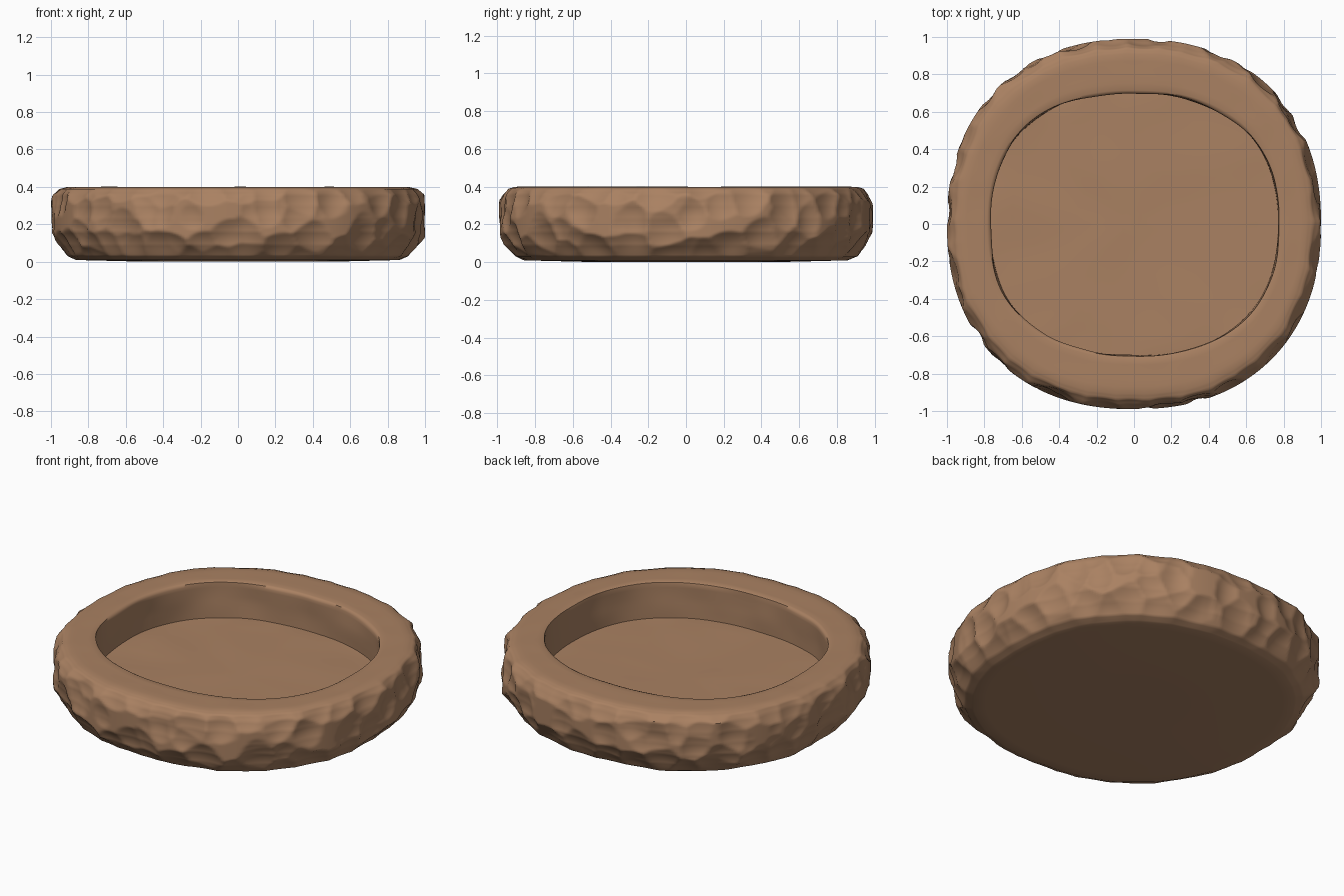
import bpy, bmesh, math
from mathutils import Vector, noise

cube = bpy.data.objects.get("Cube")
if cube:
    bpy.data.objects.remove(cube, do_unlink=True)

SEGMENTS = 420
FLOOR_Z, TOP_Z = 0.18, 0.40
OUTER_POWER, INNER_POWER = 2.23, 2.35

clay = bpy.data.materials.new("brown_clay")
clay.use_nodes = True
clay.diffuse_color = (0.4, 0.22, 0.122, 1)
bsdf = clay.node_tree.nodes["Principled BSDF"]
bsdf.inputs["Base Color"].default_value = clay.diffuse_color
bsdf.inputs["Roughness"].default_value = 0.9


def superellipse(angle, rx, ry, power, z=0.0):
    c, s = math.cos(angle), math.sin(angle)
    r = (abs(c / rx) ** power + abs(s / ry) ** power) ** (-1 / power)
    return Vector((r * c, r * s, z))


def outer_outline(angle, f, z=0.0):
    return superellipse(angle, f, f * 0.99, OUTER_POWER, z)


def inner_outline(angle, f, z=0.0):
    return superellipse(angle, 0.77 * f, 0.70 * f, INNER_POWER, z)


def resample(points, step):
    """Subdivide a profile into short, even pieces."""
    out = []
    for a, b in zip(points, points[1:]):
        n = max(1, round((Vector(b[:2]) - Vector(a[:2])).length / step))
        out += [[p + (q - p) * i / n for p, q in zip(a, b)] for i in range(n)]
    return out + [list(points[-1])]


def dents(p):
    """Hand-pressed scoops separated by crisp ridges."""
    warped = p + 0.02 * noise.noise_vector(p * 5)
    near = noise.voronoi(warped * 7)[0][0]
    return 0.06 * (near * near - 0.27) + 0.008 * noise.noise(p * 5)


# Outer profile: radius factor, height, dent strength
outer = resample([(0.865, 0.009, 0.1), (0.91, 0.03, 0.4), (0.953, 0.09, 0.9),
                  (0.985, 0.16, 1), (0.994, 0.23, 1), (0.99, 0.30, 1),
                  (0.971, 0.36, 0.8), (0.95, 0.388, 0.4), (0.918, 0.398, 0.1)], 0.01)
# Inner profile: radius factor, height, waviness
inner = resample([(1.02, TOP_Z - 0.002, 0), (1.006, 0.394, 0.5), (1.0, 0.38, 1),
                  (1.0, 0.29, 1), (1.0, FLOOR_Z, 0.5)], 0.02)

bm = bmesh.new()
rings = []


def add_ring(place):
    rings.append([bm.verts.new(place(2 * math.pi * i / SEGMENTS)) for i in range(SEGMENTS)])


# Slightly rounded underside
for f in (0.3, 0.5, 0.7, 0.8):
    add_ring(lambda a: outer_outline(a, f, 0.009 * max(0, f - 0.5) / 0.365))


# Hammered side wall, its ridges levelled at the widest outline
def side_point(a, f, z, strength):
    p = outer_outline(a, f, z)
    limit = outer_outline(a, 1).length
    push = min(dents(p) * strength, limit - p.xy.length)
    return p + Vector((math.cos(a), math.sin(a), 0)) * push


for f, z, strength in outer:
    add_ring(lambda a: side_point(a, f, z, strength))


# Flat rim, blended between the two outlines
def rim_point(a, t):
    p = outer_outline(a, 0.918).lerp(inner_outline(a, 1.02), t)
    p.z = TOP_Z - 0.001 + 0.003 * noise.noise(p * 5)
    return p


for t in (0.2, 0.4, 0.6, 0.8):
    add_ring(lambda a: rim_point(a, t))


# Steep, wavy wall of the hollow
def wall_point(a, f, z, wave):
    p = inner_outline(a, f, z)
    return p + Vector((math.cos(a), math.sin(a), 0)) * 0.014 * wave * noise.noise(p * 4)


for f, z, wave in inner:
    add_ring(lambda a: wall_point(a, f, z, wave))


# Gently uneven floor
def floor_point(a, f):
    p = inner_outline(a, f, FLOOR_Z)
    p.z += 0.005 * noise.noise(p * 4)
    return p


for f in (0.95, 0.85, 0.7, 0.55, 0.4, 0.25, 0.1):
    add_ring(lambda a: floor_point(a, f))

# Skin the rings and close both ends
for lower, upper in zip(rings, rings[1:]):
    for i in range(SEGMENTS):
        j = (i + 1) % SEGMENTS
        bm.faces.new((lower[i], lower[j], upper[j], upper[i]))
bm.faces.new(list(reversed(rings[0])))
bm.faces.new(rings[-1])

mesh = bpy.data.meshes.new("clay_dish")
bm.to_mesh(mesh)
bm.free()
mesh.materials.append(clay)
dish = bpy.data.objects.new("clay_dish", mesh)
bpy.context.collection.objects.link(dish)
bpy.context.view_layer.objects.active = dish
dish.select_set(True)
bpy.ops.object.shade_smooth_by_angle(angle=math.radians(50))
